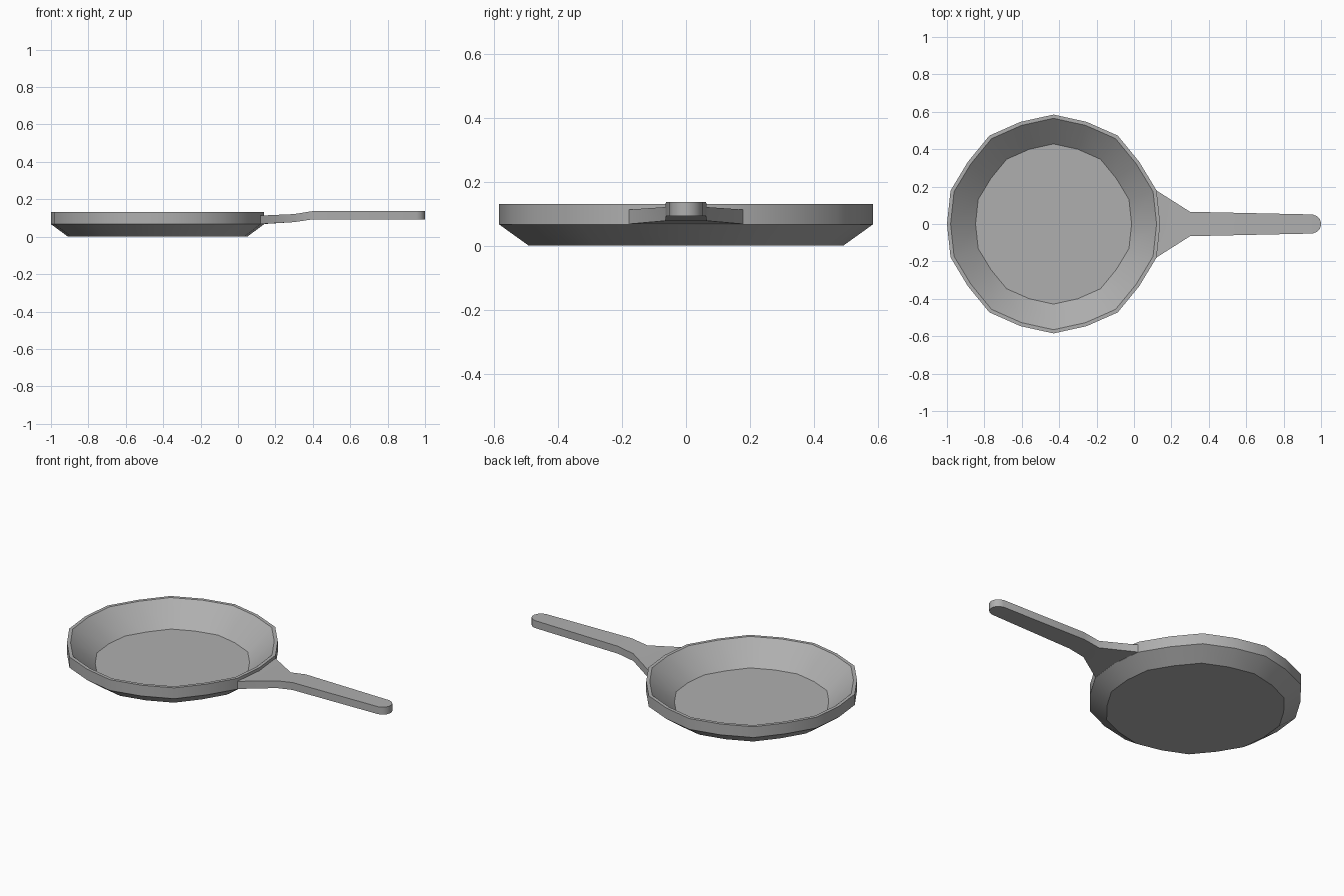
import bpy, bmesh, math

if "Cube" in bpy.data.objects:
    bpy.data.objects.remove(bpy.data.objects["Cube"])

PAN_X = -0.43
QUARTER = [0.57, 0.579, 0.566, 0.584, 0.574, 0.585]  # slightly uneven 20-sided outline

# Dark grey metal
metal = bpy.data.materials.new("dark_grey")
metal.diffuse_color = (0.43, 0.43, 0.43, 1)
metal.use_nodes = True
metal.node_tree.nodes["Principled BSDF"].inputs["Base Color"].default_value = metal.diffuse_color


def loft(name, rings):
    """Skin a list of equal-length closed rings and cap both ends."""
    bm = bmesh.new()
    rows = [[bm.verts.new(p) for p in ring] for ring in rings]
    n = len(rows[0])
    for a, b in zip(rows, rows[1:]):
        for i in range(n):
            j = (i + 1) % n
            bm.faces.new((a[i], a[j], b[j], b[i]))
    bm.faces.new(rows[0])
    bm.faces.new(rows[-1])
    bmesh.ops.recalc_face_normals(bm, faces=bm.faces)
    mesh = bpy.data.meshes.new(name)
    bm.to_mesh(mesh)
    bm.free()
    mesh.materials.append(metal)
    obj = bpy.data.objects.new(name, mesh)
    bpy.context.collection.objects.link(obj)
    bpy.ops.object.select_all(action='DESELECT')
    obj.select_set(True)
    bpy.context.view_layer.objects.active = obj
    bpy.ops.object.shade_smooth_by_angle(angle=math.radians(32))
    return obj


def pan_ring(scale, z):
    pts = []
    for k in range(20):
        m = k % 10
        r = QUARTER[m if m <= 5 else 10 - m] * scale
        a = math.radians(18 * k)
        pts.append((PAN_X + r * math.cos(a), r * math.sin(a), z))
    return pts


# Pan bowl: inner floor, inner rim, outer rim, wall bottom, base
loft("pan_bowl", [pan_ring(s, z) for s, z in
                  [(0.732, 0.008), (0.966, 0.131), (1.0, 0.131), (1.0, 0.067), (0.84, 0.0)]])

# Handle: edge x, centre x, half width, bottom z, top z
stations = [(0.12, 0.139, 0.179, 0.068, 0.113),
            (0.30, 0.30, 0.065, 0.078, 0.121),
            (0.40, 0.40, 0.063, 0.093, 0.137),
            (0.955, 0.955, 0.051, 0.093, 0.137),
            (0.978, 0.978, 0.042, 0.093, 0.137),
            (0.993, 0.993, 0.026, 0.093, 0.137),
            (1.0, 1.0, 0.008, 0.093, 0.137)]
loft("handle", [[(xe, -w, lo), (xc, 0, lo), (xe, w, lo),
                 (xe, w, hi), (xc, 0, hi), (xe, -w, hi)]
                for xe, xc, w, lo, hi in stations])
